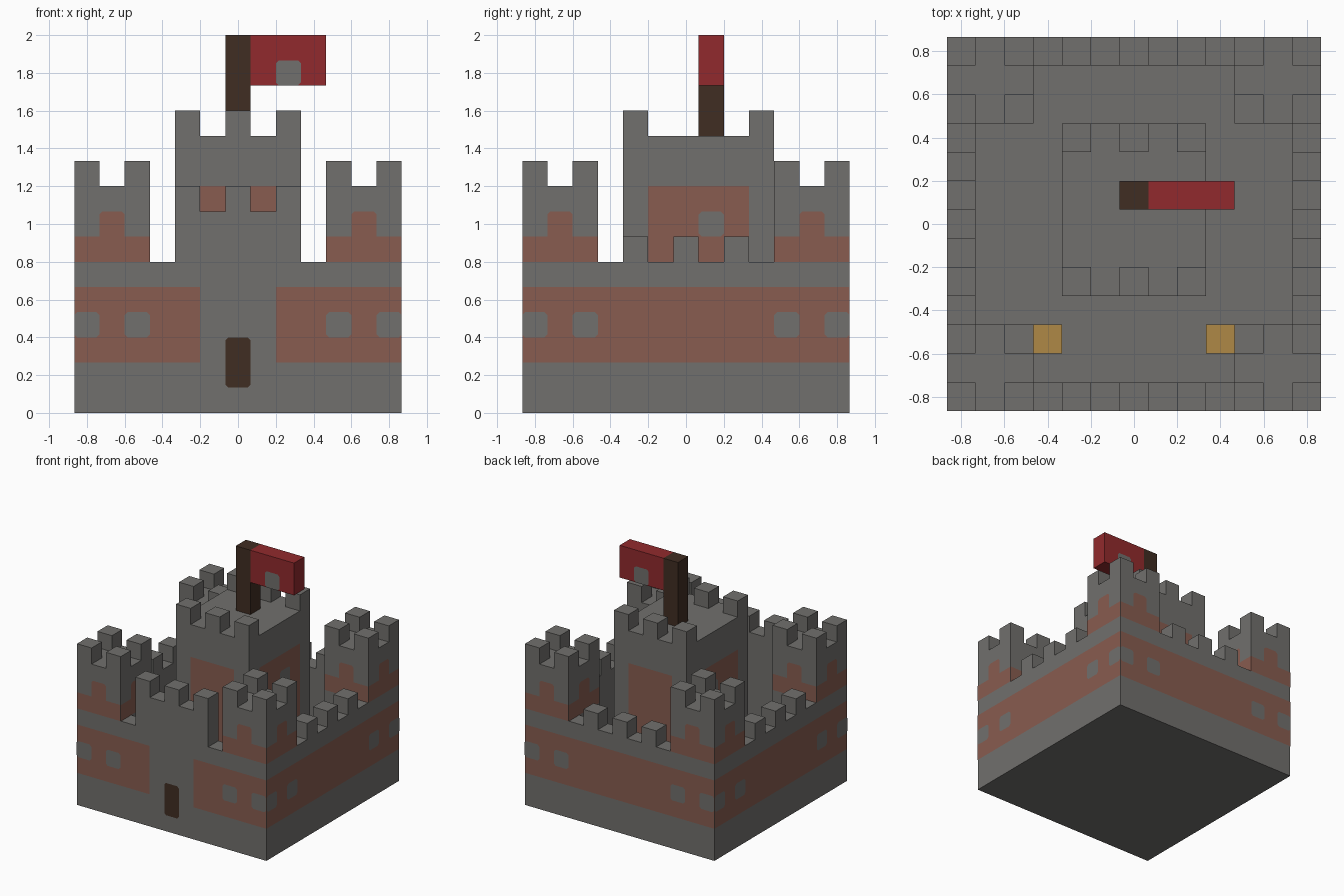
import bpy, bmesh
from mathutils import Vector, Matrix

cube = bpy.data.objects.get("Cube")
if cube:
    bpy.data.objects.remove(cube, do_unlink=True)

U = 2 / 15  # one block; all sizes below are in blocks


def material(name, rgb):
    mat = bpy.data.materials.new(name)
    mat.use_nodes = True
    mat.diffuse_color = (*rgb, 1)
    for node in mat.node_tree.nodes:
        if node.type == 'BSDF_PRINCIPLED':
            node.inputs["Base Color"].default_value = (*rgb, 1)
            node.inputs["Roughness"].default_value = 0.9
    return mat


stone = material("stone grey", (0.165, 0.161, 0.153))
brick = material("brick", (0.246, 0.107, 0.08))
wood = material("dark wood", (0.051, 0.026, 0.016))
red = material("flag red", (0.283, 0.023, 0.026))
gold = material("gold", (0.429, 0.25, 0.061))


def finish(name, bm, mat):
    mesh = bpy.data.meshes.new(name)
    bm.to_mesh(mesh)
    bm.free()
    mesh.materials.append(mat)
    bpy.context.scene.collection.objects.link(bpy.data.objects.new(name, mesh))


def boxes(name, mat, items):
    """Each item is x0, x1, y0, y1, z0, z1."""
    bm = bmesh.new()
    for x0, x1, y0, y1, z0, z1 in items:
        centre = Vector((x0 + x1, y0 + y1, z0 + z1)) * U / 2
        size = Vector((x1 - x0, y1 - y0, z1 - z0)) * U
        bmesh.ops.create_cube(bm, size=1, matrix=Matrix.LocRotScale(centre, None, size))
    finish(name, bm, mat)


def panels(name, mat, items, layer=1, chamfer=0.12):
    """Each item is axis, direction, plane, along0, along1, z0, z1."""
    bm = bmesh.new()
    for axis, sign, plane, a0, a1, z0, z1 in items:
        c = chamfer
        outline = [(a0 + c, z0), (a1 - c, z0), (a1, z0 + c), (a1, z1 - c),
                   (a1 - c, z1), (a0 + c, z1), (a0, z1 - c), (a0, z0 + c)]
        if not c:
            outline = [(a0, z0), (a1, z0), (a1, z1), (a0, z1)]
        if (axis == 'y') == (sign > 0):
            outline.reverse()
        d = plane * U + sign * 0.002 * layer
        bm.faces.new([bm.verts.new((d, a * U, z * U) if axis == 'x' else (a * U, d, z * U))
                      for a, z in outline])
    finish(name, bm, mat)


# Courtyard floor and the four curtain walls
boxes("courtyard_floor", stone, [(-5.5, 5.5, -5.5, 5.5, 0, 1)])
boxes("curtain_walls", stone, [
    (-3.5, 3.5, -6.5, -5.5, 0, 6), (-3.5, 3.5, 5.5, 6.5, 0, 6),
    (-6.5, -5.5, -3.5, 3.5, 0, 6), (5.5, 6.5, -3.5, 3.5, 0, 6)])
merlons = []
for a in (-2.5, -0.5, 1.5):
    merlons += [(a, a + 1, 5.5, 6.5, 6, 7), (-6.5, -5.5, a, a + 1, 6, 7),
                (5.5, 6.5, a, a + 1, 6, 7)]
boxes("wall_merlons", stone, merlons)

# Raised gatehouse on the front wall
boxes("gatehouse", stone, [(-2.5, 2.5, -6.5, -5.5, 6, 8)])
boxes("gatehouse_merlons", stone,
      [(a, a + 1, -6.5, -5.5, 8, 9) for a in (-2.5, -0.5, 1.5)])
panels("door", wood, [('y', -1, -6.5, -0.5, 0.5, 1, 3)])

# Brick band around the outside, broken at the gate
sides = [('x', -1, -6.5), ('x', 1, 6.5), ('y', 1, 6.5)]
panels("brick_band", brick, [(*s, -6.5, 6.5, 2, 5) for s in sides], chamfer=0)
panels("front_brick_band", brick,
       [('y', -1, -6.5, -6.5, -1.5, 2, 5), ('y', -1, -6.5, 1.5, 6.5, 2, 5)], chamfer=0)
panels("wall_windows", stone,
       [(*s, a, a + 1, 3, 4) for s in sides + [('y', -1, -6.5)]
        for a in (-6.5, -4.5, 3.5, 5.5)], layer=2)

# Corner towers with merlons and stepped brickwork
for fb, cy in (("front", -5), ("back", 5)):
    for lr, cx in (("right", -5), ("left", 5)):
        name = f"{fb}_{lr}_tower"
        boxes(name, stone, [(cx - 1.5, cx + 1.5, cy - 1.5, cy + 1.5, 0, 9)])
        boxes(name + "_merlons", stone,
              [(cx + i - 0.5, cx + i + 0.5, cy + j - 0.5, cy + j + 0.5, 9, 10)
               for i in (-1, 1) for j in (-1, 1)])
        faces = [('x', s, cx + 1.5 * s, cy) for s in (-1, 1)]
        faces += [('y', s, cy + 1.5 * s, cx) for s in (-1, 1)]
        panels(name + "_brick", brick,
               [(ax, s, p, m - 1.5, m + 1.5, 6, 7) for ax, s, p, m in faces], chamfer=0)
        panels(name + "_brick_step", brick,
               [(ax, s, p, m - 0.5, m + 0.5, 6.8, 8) for ax, s, p, m in faces])

# Central keep
boxes("keep", stone, [(-2.5, 2.5, -2.5, 3.5, 1, 11)])
boxes("keep_merlons", stone,
      [(a, a + 1, b, b + 1, 11, 12) for a in (-2.5, -0.5, 1.5) for b in (-2.5, 2.5)])
panels("keep_brick", brick, [
    ('y', -1, -2.5, -1.5, 1.5, 2, 9), ('y', 1, 3.5, -1.5, 1.5, 2, 9),
    ('x', -1, -2.5, -1.5, 2.5, 2, 9), ('x', 1, 2.5, -1.5, 2.5, 2, 9)], chamfer=0)
panels("keep_windows", stone,
       [('x', s, 2.5 * s, 0.5, 1.5, 7, 8) for s in (-1, 1)], layer=2)

# Flag and pole
boxes("flag_pole", wood, [(-0.5, 0.5, 0.5, 1.5, 11, 15)])
boxes("flag", red, [(0.5, 3.5, 0.5, 1.5, 13, 15)])
panels("flag_emblem", stone,
       [('y', -1, 0.5, 1.5, 2.5, 13, 14), ('y', 1, 1.5, 1.5, 2.5, 13, 14)])

# Gold blocks beside the front towers
boxes("gold_blocks", gold,
      [(x, x + 1, -4.5, -3.5, 1, 2) for x in (-3.5, 2.5)])
